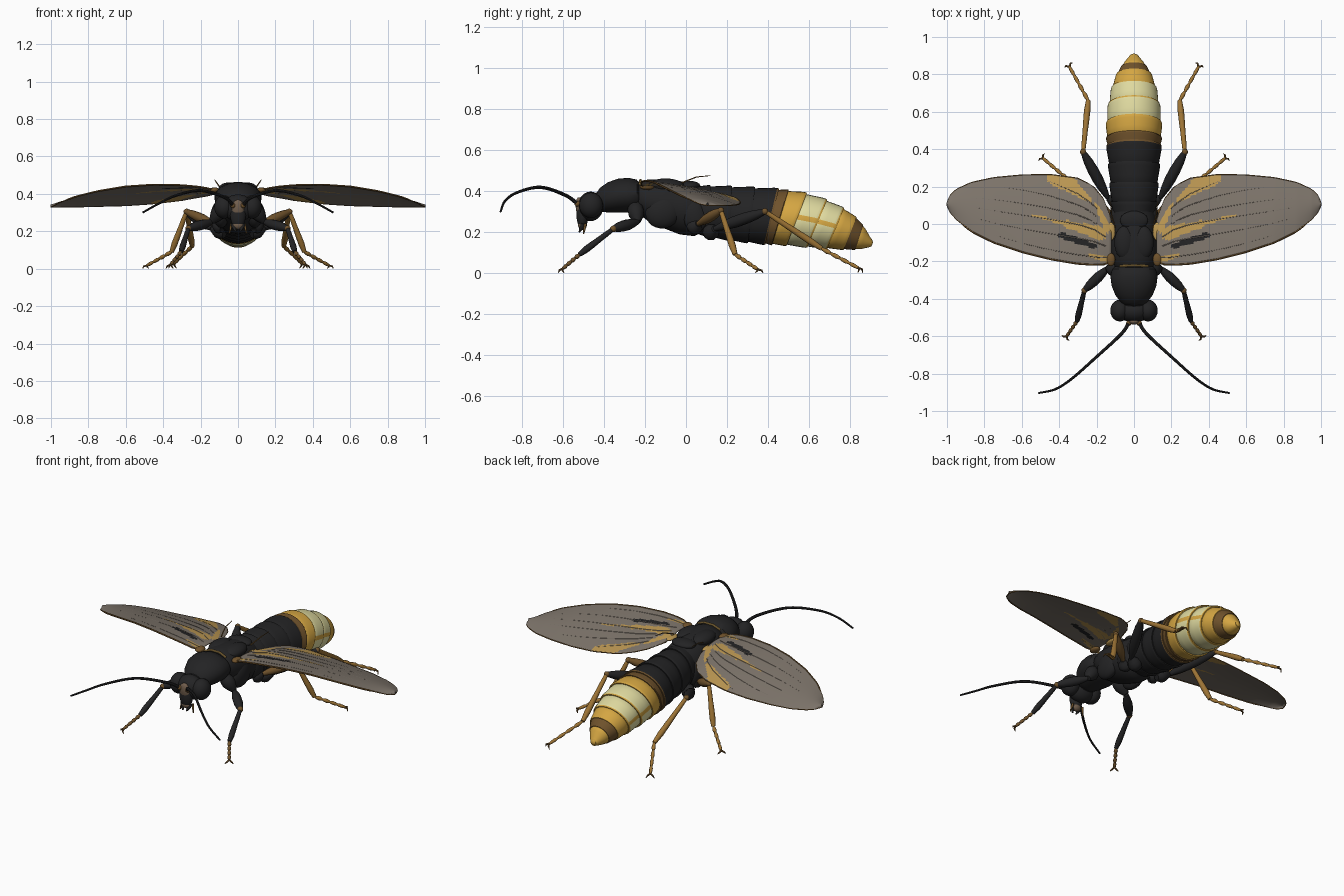
import bpy, bmesh, math
from mathutils import Vector

if "Cube" in bpy.data.objects:
    bpy.data.objects.remove(bpy.data.objects["Cube"])


def material(name, rgb):
    m = bpy.data.materials.new(name)
    m.diffuse_color = (*rgb, 1)
    m.use_nodes = True
    m.node_tree.nodes["Principled BSDF"].inputs["Base Color"].default_value = m.diffuse_color
    return m


BLACK = material("body black", (0.017, 0.017, 0.018))
BROWN = material("dark brown", (0.16, 0.085, 0.025))
GOLD = material("golden yellow", (0.66, 0.38, 0.055))
PALE = material("pale yellow", (0.74, 0.70, 0.35))
GREY = material("wing grey", (0.205, 0.175, 0.145))
TAN = material("wing tan", (0.50, 0.31, 0.085))
AMBER = material("leg amber", (0.33, 0.17, 0.035))
FACE = material("face brown", (0.17, 0.115, 0.075))


def make(name, verts, faces, mats, idx):
    me = bpy.data.meshes.new(name)
    me.from_pydata(verts, [], faces)
    for m in mats:
        me.materials.append(m)
    for p, i in zip(me.polygons, idx):
        p.material_index = i
    bm = bmesh.new()
    bm.from_mesh(me)
    bmesh.ops.recalc_face_normals(bm, faces=bm.faces)
    bm.to_mesh(me)
    bm.free()
    ob = bpy.data.objects.new(name, me)
    bpy.context.collection.objects.link(ob)
    return ob


def loft(name, rings, mats, rule=lambda i, j: 0):
    """Skin a list of equal rings and cap both ends."""
    n = len(rings[0])
    verts = [v for r in rings for v in r]
    faces, idx = [], []
    for i in range(len(rings) - 1):
        for j in range(n):
            k = (j + 1) % n
            faces.append((i * n + j, i * n + k, (i + 1) * n + k, (i + 1) * n + j))
            idx.append(rule(i, j))
    last = len(rings) - 1
    faces += [tuple(range(n)), tuple(last * n + j for j in range(n))]
    idx += [rule(0, 0), rule(last - 1, 0)]
    return make(name, verts, faces, mats, idx)


def body_ring(y, w, top, bot, tilt=0.0, n=32, grow=1.0):
    c, h = (top + bot) / 2, (top - bot) / 2 * grow
    out = []
    for j in range(n):
        a = 2 * math.pi * j / n
        z = math.sin(a) * h
        out.append(Vector((math.cos(a) * w * grow, y + tilt * z, c + z)))
    return out


def sample(table, t):
    """Linear lookup in a table sorted by its first column."""
    for a, b in zip(table, table[1:]):
        if t <= b[0]:
            f = max(0, (t - a[0]) / (b[0] - a[0]))
            return [p + (q - p) * f for p, q in zip(a[1:], b[1:])]
    return list(table[-1][1:])


def tube(name, pts, radii, mat, n=10):
    pts = [Vector(p) for p in pts]
    rings = []
    for i, p in enumerate(pts):
        d = (pts[min(i + 1, len(pts) - 1)] - pts[max(i - 1, 0)]).normalized()
        ref = Vector((0, 0, 1)) if abs(d.z) < 0.95 else Vector((0, 1, 0))
        u = d.cross(ref).normalized()
        v = u.cross(d)
        rings.append([p + (u * math.cos(2 * math.pi * j / n) + v * math.sin(2 * math.pi * j / n)) * radii[i]
                      for j in range(n)])
    return loft(name, rings, [mat])


def limb(name, a, b, profile, mat):
    """Straight limb section whose radius follows a profile."""
    a, b = Vector(a), Vector(b)
    k = len(profile) - 1
    return tube(name, [a.lerp(b, i / k) for i in range(k + 1)], profile, mat)


def curve_path(pts, steps=6):
    """Catmull-Rom path through points."""
    p = [Vector(q) for q in pts]
    p = [2 * p[0] - p[1]] + p + [2 * p[-1] - p[-2]]
    out = []
    for i in range(1, len(p) - 2):
        a, b, c, d = p[i - 1:i + 3]
        for s in range(steps):
            t = s / steps
            out.append(0.5 * (2 * b + (c - a) * t + (2 * a - 5 * b + 4 * c - d) * t * t
                              + (3 * b - a - 3 * c + d) * t ** 3))
    return out + [p[-2]]


def ball(name, loc, size, mat, rx=0.0):
    bpy.ops.mesh.primitive_uv_sphere_add(segments=24, ring_count=14, location=loc, rotation=(rx, 0, 0))
    ob = bpy.context.object
    ob.name, ob.scale = name, size
    ob.data.materials.append(mat)
    return ob


# Thorax: front hump, middle section and rear section
loft("front_thorax", [body_ring(*s) for s in (
    (-.44, .04, .385, .32), (-.42, .07, .415, .30), (-.38, .10, .443, .295), (-.33, .12, .46, .295),
    (-.28, .126, .464, .295), (-.24, .117, .455, .30), (-.22, .09, .43, .31))], [BLACK])
loft("middle_thorax", [body_ring(*s) for s in (
    (-.26, .07, .42, .32), (-.235, .10, .445, .29), (-.18, .12, .457, .25), (-.10, .125, .457, .215),
    (-.03, .125, .448, .188), (.04, .12, .435, .18), (.08, .10, .42, .20))], [BLACK])
tube("thorax_collar", [(-.075, -.225, .435), (-.03, -.222, .453), (.03, -.222, .453), (.075, -.225, .435)],
     [.006] * 4, TAN, 8)
ball("back_shield", (0, .02, .425), (.075, .05, .024), BLACK)
for s in (-1, 1):
    ball("back_lobe", (s * .05, -.10, .425), (.055, .09, .036), BLACK)
    ball("side_plate", (s * .09, -.11, .30), (.045, .09, .08), BLACK, .5)
    ball("rear_side_plate", (s * .095, .04, .28), (.035, .06, .08), BLACK, .3)
    ball("wing_root", (s * .125, -.19, .42), (.025, .035, .015), BROWN)
    ball("wing_hinge", (s * .125, -.04, .405), (.025, .05, .012), TAN)
    tube("back_bristle", [(s * .10, -.02, .44), (s * .12, .05, .468), (s * .125, .12, .475)],
         [.004, .003, .002], BROWN, 6)

# Abdomen: overlapping tilted rings with coloured bands
PROFILE = [(.02, .10, .42, .20, 0), (.12, .122, .425, .175, 0), (.25, .13, .42, .155, .05),
           (.40, .143, .412, .142, .22), (.52, .147, .393, .137, .38), (.62, .138, .363, .128, .42),
           (.72, .12, .32, .12, .42), (.80, .092, .27, .115, .4), (.86, .055, .218, .115, .3),
           (.905, .018, .165, .13, 0)]
EDGES = [.02, .12, .22, .32, .42, .46, .54, .64, .73, .80, .845, .905]
BANDS = [BLACK, BLACK, BLACK, BLACK, BROWN, GOLD, PALE, PALE, GOLD, BROWN, GOLD]
for k, band in enumerate(BANDS):
    a, b = EDGES[k], EDGES[k + 1]
    rings = []
    for f, g in ((-.05, .95), (0, .975), (.35, 1.0), (.8, 1.03), (.92, 1.035), (1.0, 1.02), (1.0, .94)):
        y = a + (b - a) * f
        w, top, bot, tilt = sample(PROFILE, y)
        rings.append(body_ring(y, w, top, bot, tilt, grow=g))
    rim = BROWN if k == 3 else GOLD if band is PALE else band
    # Rear rim and a narrow strip along each side take the border colour
    loft(f"abdomen_segment_{k + 1}", rings, [band, rim],
         lambda i, j: 1 if i >= 4 or (band is PALE and j in (0, 15)) else 0)
ball("abdomen_tip", (0, .885, .15), (.025, .026, .025), GOLD)

# Head with eyes, face plate and mouthparts
ball("head", (0, -.465, .325), (.085, .062, .072), BLACK)
ball("muzzle", (0, -.505, .29), (.042, .03, .075), BLACK)
ball("face_plate", (0, -.515, .315), (.034, .022, .055), FACE, .15)
ball("neck", (0, -.42, .345), (.06, .05, .05), BLACK)
ball("mouth", (0, -.505, .235), (.03, .022, .025), FACE)
for s in (-1, 1):
    ball("eye", (s * .075, -.463, .33), (.052, .058, .062), BLACK)
    limb("mandible", (s * .03, -.50, .24), (s * .012, -.52, .20), [.010, .010, .004], BLACK)
    limb("feeler", (s * .035, -.49, .24), (s * .045, -.50, .19), [.006, .006, .003], BROWN)
    # Antenna
    path = curve_path([(s * .025, -.525, .335), (s * .07, -.59, .38), (s * .20, -.71, .418),
                       (s * .33, -.825, .392), (s * .42, -.883, .35), (s * .51, -.904, .30)])
    tube("antenna", path, [.010 - .005 * i / len(path) for i in range(len(path))], BLACK, 8)
    ball("antenna_base", (s * .028, -.53, .338), (.014, .014, .014), BROWN)

# Legs: body joint, hip, knee, ankle, toe, then thickness and colours
LEGS = {
    "front": ((.08, -.25, .33), (.14, -.235, .25), (.265, -.355, .215), (.305, -.52, .09), (.36, -.60, .022),
              .027, BLACK, BLACK, BROWN),
    "middle": ((.08, .03, .22), (.13, .06, .24), (.275, .17, .305), (.355, .24, .09), (.485, .35, .018),
               .025, BROWN, AMBER, AMBER),
    "hind": ((.07, .11, .19), (.14, .14, .215), (.272, .385, .30), (.245, .66, .12), (.345, .84, .025),
             .029, BLACK, AMBER, AMBER)}
for s in (-1, 1):
    for name, (root, hip, knee, ankle, toe, r, m1, m2, m3) in LEGS.items():
        root, hip, knee, ankle, toe = [Vector((s * p[0], p[1], p[2])) for p in (root, hip, knee, ankle, toe)]
        limb(f"{name}_leg_coxa", root, hip, [.03, .04, .04, .03, .016], BLACK)
        limb(f"{name}_leg_femur", hip, knee, [.012, r * .8, r, r, r * .85, .014], m1)
        ball(f"{name}_leg_knee", knee, (.016, .016, .016), BROWN)
        limb(f"{name}_leg_tibia", knee, ankle, [.011, .013, .014, .016, .017, .012], m2)
        # Foot beads and claws
        for i in range(4):
            limb(f"{name}_foot_{i + 1}", ankle.lerp(toe, i / 4), ankle.lerp(toe, (i + 1) / 4),
                 [.006, .010, .012 - .001 * i, .007], m3)
        d = (toe - ankle).normalized()
        side = d.cross(Vector((0, 0, 1))).normalized()
        for q in (-1, 1):
            tip = toe + d * .012 + side * q * .024
            tube(f"{name}_claw", [toe, toe + d * .015 + side * q * .014, Vector((tip.x, tip.y, .002))],
                 [.006, .005, .002], BROWN, 6)

# Wings: x, leading y, trailing y, leading z, trailing z
WING = [(.12, -.20, .02, .42, .40), (.16, -.218, .13, .43, .39), (.22, -.218, .205, .44, .38),
        (.30, -.213, .245, .447, .365), (.45, -.188, .265, .45, .347), (.60, -.15, .262, .44, .337),
        (.75, -.10, .248, .415, .333), (.87, -.04, .222, .385, .33), (.95, .025, .185, .355, .33),
        (.985, .065, .15, .337, .33), (1.0, .10, .11, .33, .33)]
# Painted patches: start, end, start radius, end radius, material slot
PATCHES = [((.215, -.118), (.385, -.062), .013, .017, 2),
           ((.24, .13), (.41, .26), .012, .06, 1), ((.18, -.05), (.36, .0), .035, .02, 1),
           ((.36, 0), (.55, .05), .012, .003, 1), ((.13, -.19), (.24, -.17), .02, .008, 1),
           ((.14, -.03), (.2, .1), .018, .01, 1)]


def wing_point(x, v, s, lift=0.0):
    y0, y1, z0, z1 = sample(WING, x)
    z = z0 + (z1 - z0) * v + .012 * math.sin(math.pi * v) + lift
    return Vector((s * x, y0 + (y1 - y0) * v, z))


def patch(x, y):
    for a, b, r0, r1, slot in PATCHES:
        a, b, p = Vector(a), Vector(b), Vector((x, y))
        t = min(1, max(0, (p - a).dot(b - a) / (b - a).length_squared))
        if (p - a.lerp(b, t)).length < r0 + (r1 - r0) * t:
            return slot
    return 0


NU, NV = 90, 44
for s in (-1, 1):
    verts = [wing_point(.12 + .88 * math.sin(math.pi / 2 * i / NU), j / NV, s)
             for i in range(NU + 1) for j in range(NV + 1)]
    faces, idx = [], []
    for i in range(NU):
        for j in range(NV):
            a = i * (NV + 1) + j
            f = (a, a + 1, a + NV + 2, a + NV + 1)
            c = sum((verts[q] for q in f), Vector()) / 4
            faces.append(f)
            idx.append(patch(abs(c.x), c.y))
    wing = make("wing", verts, faces, [GREY, TAN, BLACK], idx)
    mod = wing.modifiers.new("thickness", "SOLIDIFY")
    mod.thickness, mod.offset = .004, 0
    # Rim and raised veins
    xs = [.12 + .88 * math.sin(math.pi / 2 * i / 30) for i in range(31)]
    rim = [wing_point(x, 0, s) for x in xs] + [wing_point(x, 1, s) for x in reversed(xs[:-1])]
    tube("wing_rim", rim, [.005 if i < 22 else .003 for i in range(len(rim))], BROWN, 6)
    for v0, v1, x0, x1 in ((.1, .12, .14, .8), (.3, .3, .15, .88), (.45, .5, .15, .9),
                           (.55, .68, .2, .85), (.65, .85, .2, .72), (.75, .95, .2, .5)):
        pts = [wing_point(x0 + (x1 - x0) * i / 12, v0 + (v1 - v0) * i / 12, s, .001) for i in range(13)]
        tube("wing_vein", pts, [.0035 - .0002 * i for i in range(13)], GREY, 6)

# Smooth shading with crisp plate edges
bpy.ops.object.select_all(action="SELECT")
bpy.context.view_layer.objects.active = bpy.data.objects["head"]
bpy.ops.object.shade_smooth_by_angle(angle=math.radians(40))
